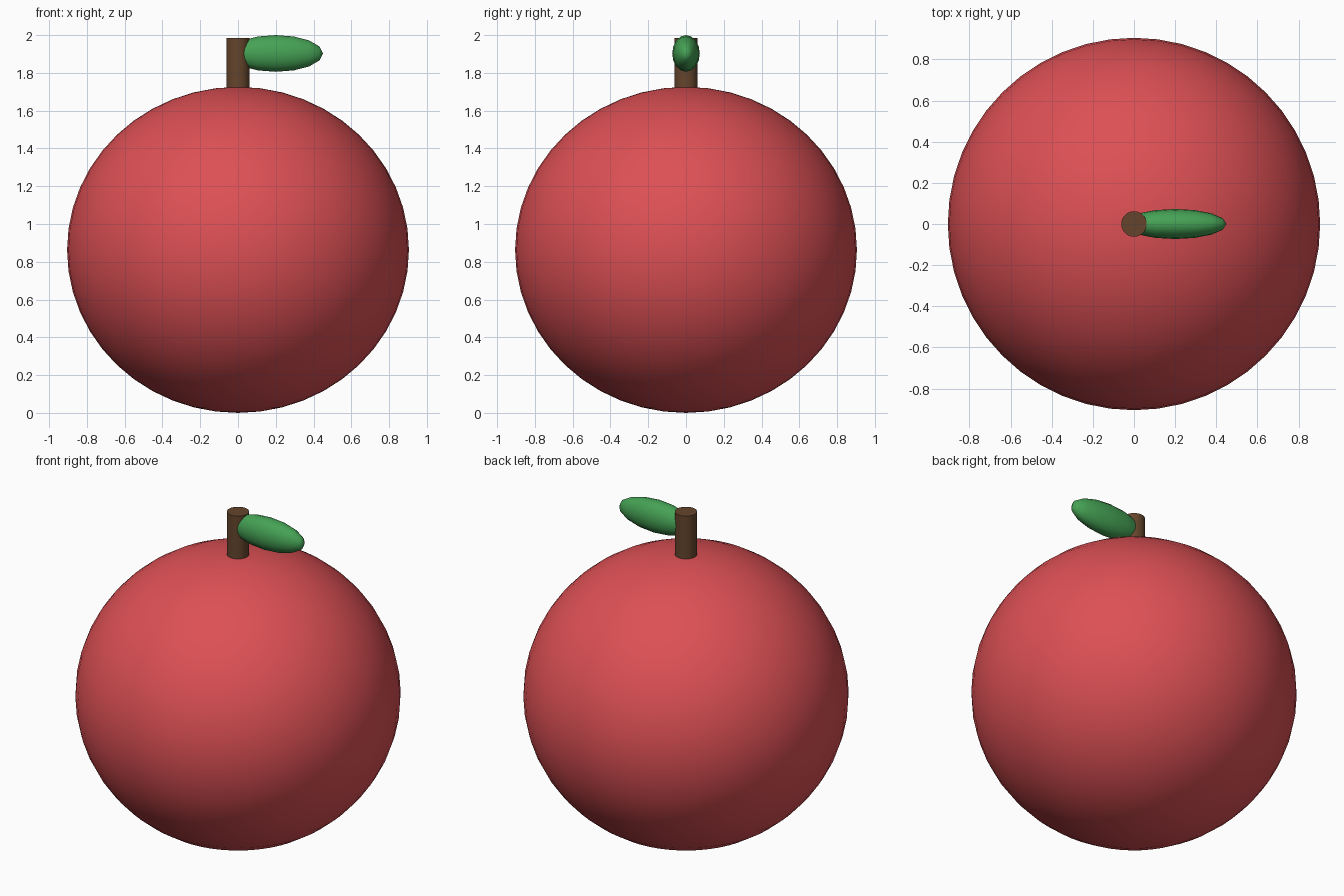
import bpy
from math import pi, radians

if "Cube" in bpy.data.objects:
    bpy.data.objects.remove(bpy.data.objects["Cube"])


def finish(name, color, scale=(1, 1, 1)):
    """Name, scale, colour and smooth the active object."""
    ob = bpy.context.object
    ob.name = name
    ob.scale = scale
    bpy.ops.object.transform_apply(location=False, rotation=True, scale=True)
    mat = bpy.data.materials.new(name + "_color")
    mat.diffuse_color = color
    mat.use_nodes = True
    mat.node_tree.nodes["Principled BSDF"].inputs["Base Color"].default_value = mat.diffuse_color
    ob.data.materials.append(mat)
    bpy.ops.object.shade_smooth_by_angle(angle=radians(50))
    return ob


# fruit body: slightly squashed sphere
bpy.ops.mesh.primitive_uv_sphere_add(segments=48, ring_count=24, radius=1,
                                     location=(0, 0, 0.863))
finish("fruit_body", (0.72, 0.08, 0.09, 1), (0.905, 0.905, 0.863))

# stem: short cylinder sunk into the top
bpy.ops.mesh.primitive_cylinder_add(vertices=24, radius=0.062, depth=0.335,
                                    location=(0, 0, 1.8175))
finish("stem", (0.13, 0.06, 0.025, 1))

# leaf: stretched sphere with its poles along x
bpy.ops.mesh.primitive_uv_sphere_add(segments=16, ring_count=8, radius=1,
                                     location=(0.2, 0, 1.903),
                                     rotation=(0, pi / 2, 0))
bpy.ops.object.transform_apply(location=False, rotation=True, scale=False)
finish("leaf", (0.06, 0.36, 0.09, 1), (0.25, 0.073, 0.097))
